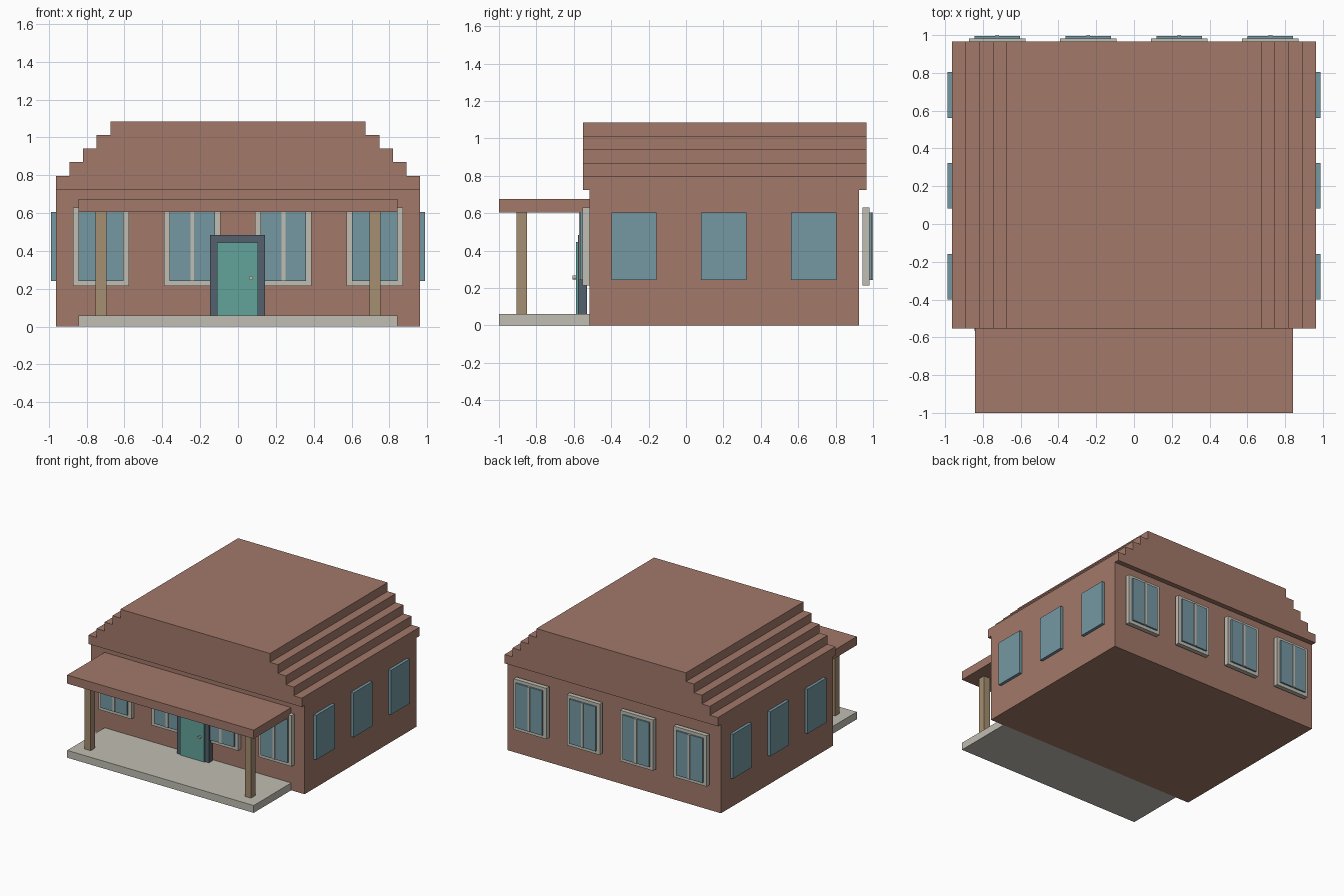
import bpy
import bmesh
import math

cube = bpy.data.objects.get("Cube")
if cube:
    bpy.data.objects.remove(cube, do_unlink=True)


def linear(c):
    c /= 255
    return c / 12.92 if c <= 0.04045 else ((c + 0.055) / 1.055) ** 2.4


def material(name, r, g, b):
    colour = (linear(r), linear(g), linear(b), 1)
    mat = bpy.data.materials.new(name)
    mat.use_nodes = True
    mat.diffuse_color = colour
    mat.node_tree.nodes["Principled BSDF"].inputs["Base Color"].default_value = colour
    return mat


BRICK = material("brick", 162, 121, 105)
STONE = material("pale stone", 192, 190, 178)
GLASS = material("window glass", 117, 152, 164)
WOOD = material("post wood", 165, 142, 113)
DOOR = material("door green", 97, 164, 153)
SLATE = material("door frame slate", 83, 97, 109)


def finish(name, bm, mat):
    bmesh.ops.recalc_face_normals(bm, faces=bm.faces)
    mesh = bpy.data.meshes.new(name)
    bm.to_mesh(mesh)
    bm.free()
    mesh.materials.append(mat)
    obj = bpy.data.objects.new(name, mesh)
    bpy.context.collection.objects.link(obj)
    return obj


def box(name, mat, x, y, z):
    """Box from (min, max) pairs."""
    bm = bmesh.new()
    bmesh.ops.create_cube(bm, size=1)
    for v in bm.verts:
        v.co = [pair[0] if c < 0 else pair[1] for c, pair in zip(v.co, (x, y, z))]
    return finish(name, bm, mat)


def around(centre, width):
    return (centre - width / 2, centre + width / 2)


HALF = 0.963
WALL_TOP = 0.725
FRONT, BACK = -0.517, 0.924

# House body
box("walls", BRICK, (-HALF, HALF), (FRONT, BACK), (0, WALL_TOP))

# Stepped roof, one profile pushed from front to back
STEPS, RISE, TREAD = 5, 0.072, 0.072
right_side = []
for i in range(STEPS):
    x = HALF - i * TREAD
    right_side += [(x, WALL_TOP + i * RISE), (x, WALL_TOP + (i + 1) * RISE)]
outline = right_side + [(-x, z) for x, z in reversed(right_side)]
bm = bmesh.new()
gable = bm.faces.new([bm.verts.new((x, -0.552, z)) for x, z in outline])
pushed = bmesh.ops.extrude_face_region(bm, geom=[gable])["geom"]
bmesh.ops.translate(bm, vec=(0, 1.517, 0),
                    verts=[g for g in pushed if isinstance(g, bmesh.types.BMVert)])
finish("stepped_roof", bm, BRICK)

# Porch
PORCH_X, PORCH_Y = (-0.842, 0.842), (-1, FRONT)
box("porch_floor", STONE, PORCH_X, PORCH_Y, (0, 0.06))
box("porch_roof", BRICK, PORCH_X, PORCH_Y, (0.605, 0.675))
for side, label in ((1, "left"), (-1, "right")):
    box("porch_post_" + label, WOOD, around(side * 0.724, 0.056),
        around(-0.878, 0.056), (0.06, 0.605))

# Door
box("door_frame", SLATE, around(-0.002, 0.29), (-0.578, -0.53), (0, 0.485))
box("door", DOOR, around(-0.002, 0.216), (-0.588, -0.54), (0.03, 0.446))
bm = bmesh.new()
bmesh.ops.create_cone(bm, cap_ends=True, segments=12, radius1=0.011,
                      radius2=0.011, depth=0.018)
knob = finish("door_knob", bm, STONE)
knob.location = (0.069, -0.597, 0.257)
knob.rotation_euler.x = math.radians(90)


# Framed windows, stacked outward: frame, glass, middle bar
def framed_window(label, x, start, outward):
    def layer(part, mat, width, depth, z):
        y = sorted((start, start + outward * depth))
        box(part + "_" + label, mat, around(x, width), y, z)
    layer("window_frame", STONE, 0.298, 0.037, (0.215, 0.63))
    layer("window_glass", GLASS, 0.24, 0.05, (0.242, 0.605))
    layer("window_bar", STONE, 0.02, 0.056, (0.242, 0.605))


for i in range(4):
    x = -0.724 + i * 0.482
    framed_window(f"front_{i + 1}", x, FRONT, -1)
    framed_window(f"back_{i + 1}", x, 0.944, 1)

# Plain side windows
for side, label in ((1, "left"), (-1, "right")):
    x = sorted((side * (HALF - 0.01), side * 0.987))
    for i in range(3):
        box(f"side_window_{label}_{i + 1}", GLASS, x,
            around(-0.279 + i * 0.481, 0.241), (0.242, 0.605))
